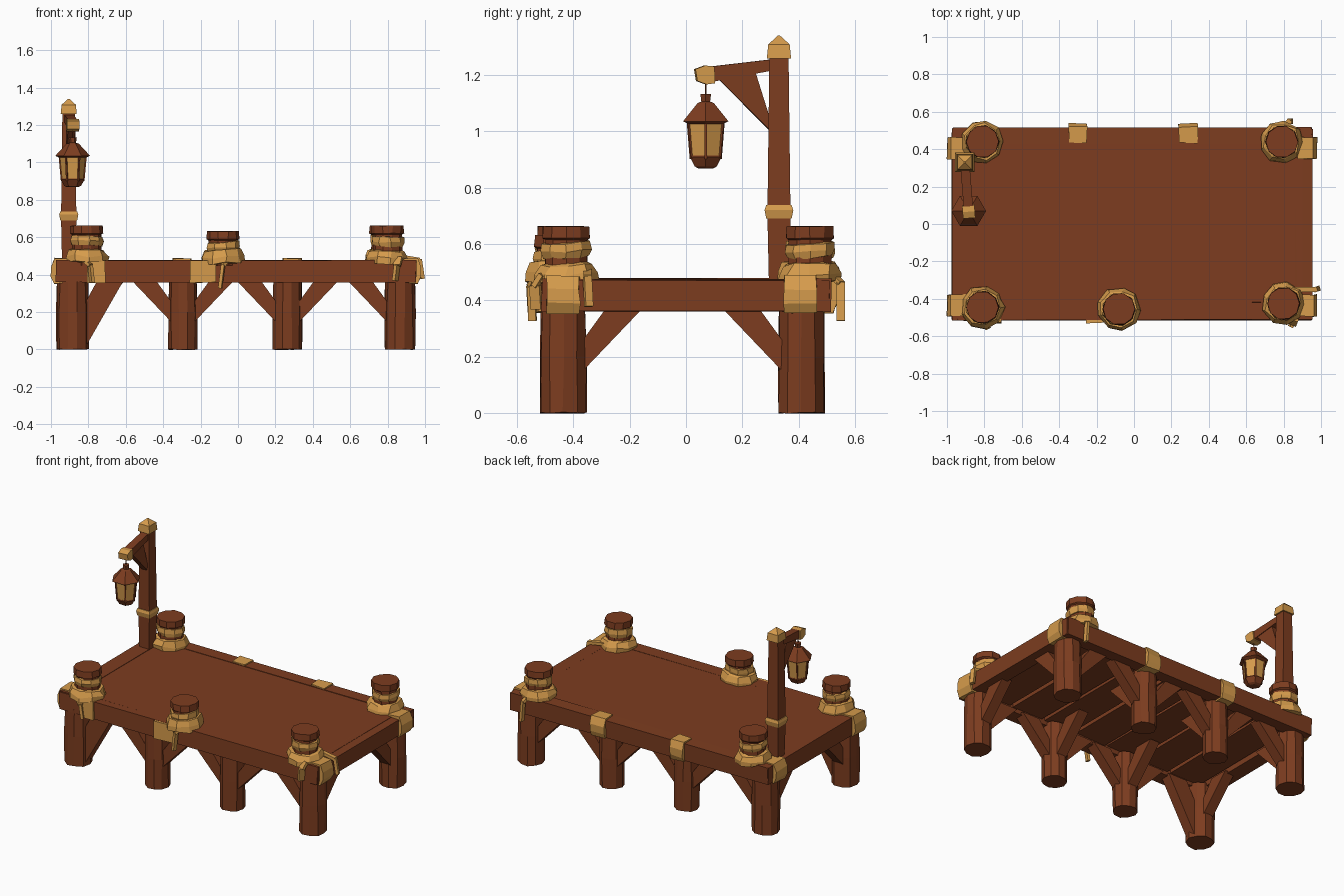
import bpy, bmesh, math, random
from mathutils import Vector, Matrix

random.seed(4)
cube = bpy.data.objects.get("Cube")
if cube:
    bpy.data.objects.remove(cube, do_unlink=True)


def material(name, rgb):
    m = bpy.data.materials.new(name)
    m.use_nodes = True
    m.diffuse_color = (*rgb, 1)
    m.node_tree.nodes["Principled BSDF"].inputs["Base Color"].default_value = (*rgb, 1)
    return m


WOOD = material("dark wood", (0.205, 0.046, 0.014))
ROPE = material("tan rope", (0.67, 0.33, 0.072))


def finish(name, bm, mat, jitter=0.0):
    for v in bm.verts:
        v.co += Vector([random.uniform(-jitter, jitter) for _ in range(3)])
    bmesh.ops.recalc_face_normals(bm, faces=bm.faces)
    me = bpy.data.meshes.new(name)
    bm.to_mesh(me)
    bm.free()
    me.materials.append(mat)
    ob = bpy.data.objects.new(name, me)
    bpy.context.collection.objects.link(ob)
    return ob


def box(name, x, y, z, mat, jitter=0.0):
    bm = bmesh.new()
    lo, hi = Vector((x[0], y[0], z[0])), Vector((x[1], y[1], z[1]))
    m = Matrix.Translation((lo + hi) / 2) @ Matrix.Diagonal((*(hi - lo), 1))
    bmesh.ops.create_cube(bm, size=1, matrix=m)
    return finish(name, bm, mat, jitter)


def lathe(name, profile, x, y, sides, mat, jitter=0.0, tilt=0.0, closed=False):
    """Spin a (radius, height) profile; closed profiles make a ring."""
    bm = bmesh.new()
    rings = []
    for r, z in profile:
        ring = []
        for i in range(sides):
            a = math.tau * i / sides
            ring.append(bm.verts.new((x + r * math.cos(a), y + r * math.sin(a),
                                      z + tilt * math.cos(a + x * 5))))
        rings.append(ring)
    pairs = list(zip(rings, rings[1:]))
    if closed:
        pairs.append((rings[-1], rings[0]))
    else:
        bm.faces.new(rings[0])
        bm.faces.new(rings[-1])
    for low, high in pairs:
        for i in range(sides):
            j = (i + 1) % sides
            bm.faces.new((low[i], low[j], high[j], high[i]))
    return finish(name, bm, mat, jitter)


def prism(name, outline, origin, direction, thick, mat, jitter=0.0):
    """Extrude a (distance, height) outline that stands in a vertical plane."""
    bm = bmesh.new()
    d = Vector(direction).normalized()
    side = d.cross(Vector((0, 0, 1))) * thick / 2
    o = Vector((*origin, 0))
    pts = [o + d * u + Vector((0, 0, z)) for u, z in outline]
    a = [bm.verts.new(p - side) for p in pts]
    b = [bm.verts.new(p + side) for p in pts]
    bm.faces.new(a)
    bm.faces.new(b)
    for i in range(len(a)):
        j = (i + 1) % len(a)
        bm.faces.new((a[i], a[j], b[j], b[i]))
    return finish(name, bm, mat, jitter)


def strip(name, points, w, t, mat):
    """Chain of square bars through the points."""
    bm = bmesh.new()
    for p, q in zip(points, points[1:]):
        p, q = Vector(p), Vector(q)
        m = (Matrix.Translation((p + q) / 2) @ (q - p).to_track_quat('Z', 'Y').to_matrix().to_4x4()
             @ Matrix.Diagonal((w, t, (q - p).length * 1.05, 1)))
        bmesh.ops.create_cube(bm, size=1, matrix=m)
    return finish(name, bm, mat)


# Deck: frame beams, top slab and planks showing underneath
box("front_beam", (-0.97, 0.95), (-0.512, -0.42), (0.36, 0.475), WOOD, 0.004)
box("back_beam", (-0.97, 0.95), (0.43, 0.515), (0.36, 0.48), WOOD, 0.004)
box("right_end_beam", (-0.972, -0.87), (-0.51, 0.51), (0.362, 0.48), WOOD, 0.004)
box("left_end_beam", (0.86, 0.953), (-0.505, 0.51), (0.362, 0.473), WOOD, 0.003)
box("deck_top", (-0.9, 0.9), (-0.46, 0.46), (0.435, 0.475), WOOD)
for i in range(7):
    x = -0.86 + i * 0.247
    box("deck_plank", (x, x + 0.225), (-0.44, 0.44), (0.39, 0.44), WOOD, 0.004)

# Legs with triangular braces to the deck
brace = [(0, 0.15), (0, 0.26), (0.08, 0.37), (0.21, 0.37)]
wide_brace = [(0, 0.02), (0, 0.26), (0.06, 0.37), (0.2, 0.37)]
legs = ((-0.885, 0.086), (-0.295, 0.077), (0.265, 0.077), (0.866, 0.084))
for sy, ly in ((-1, -0.435), (1, 0.41)):
    for k, (lx, r) in enumerate(legs):
        lathe("leg", [(r, 0), (r, 0.2), (r - 0.003, 0.38)], lx, ly, 10, WOOD, 0.003)
        if k > 0:
            prism("side_brace", brace, (lx - r + 0.012, ly), (-1, 0, 0), 0.07, WOOD)
        if k < 3:
            shape = wide_brace if k == 0 and sy < 0 else brace
            prism("side_brace", shape, (lx + r - 0.012, ly), (1, 0, 0), 0.07, WOOD)
        prism("cross_brace", brace, (lx, ly - sy * 0.07), (0, -sy, 0), 0.07, WOOD)

# Mooring bollards wrapped in rope
bollards = [(-0.81, 0.44, 0.662), (0.79, 0.44, 0.662), (-0.81, -0.445, 0.662),
            (0.80, -0.425, 0.662), (-0.08, -0.455, 0.632)]
for x, y, top in bollards:
    lathe("bollard", [(0.08, 0.45), (0.078, top - 0.048), (0.088, top - 0.042), (0.086, top)],
          x, y, 10, WOOD, 0.002)
    z = top - 0.08
    lathe("rope_coil", [(0.07, z - 0.028), (0.083, z - 0.028), (0.09, z - 0.005), (0.086, z + 0.022), (0.07, z + 0.026)],
          x, y, 9, ROPE, 0.004, 0.007, True)
    lathe("rope_collar", [(0.07, 0.465), (0.113, 0.465), (0.116, 0.495), (0.098, 0.53), (0.07, 0.535)],
          x, y, 9, ROPE, 0.008, 0.006, True)

# Rope bands tied over the frame beams
band = [(0, 0.354), (0.088, 0.354), (0.105, 0.39), (0.105, 0.44), (0.088, 0.487), (0, 0.487)]
for y in (-0.435, 0.405):
    prism("right_end_band", band, (-0.893, y), (-1, 0, 0), 0.115, ROPE, 0.004)
    prism("left_end_band", band, (0.872, y), (1, 0, 0), 0.115, ROPE, 0.004)
for x in (-0.3, 0.29):
    prism("back_band", band, (x, 0.432), (0, 1, 0), 0.1, ROPE, 0.004)
for x, w in ((-0.185, 0.07), (-0.76, 0.048)):
    box("front_band", (x - w, x + w), (-0.528, -0.49), (0.357, 0.473), ROPE, 0.004)

# Loose rope ends hanging over the edge
strip("front_rope_end", [(-0.05, -0.53, 0.49), (-0.08, -0.548, 0.45), (-0.095, -0.545, 0.33)], 0.028, 0.018, ROPE)
strip("corner_rope_end", [(-0.84, -0.52, 0.49), (-0.79, -0.55, 0.45), (-0.78, -0.545, 0.36)], 0.03, 0.018, ROPE)
strip("back_rope_end", [(0.8, 0.51, 0.5), (0.83, 0.55, 0.46), (0.84, 0.55, 0.33)], 0.03, 0.018, ROPE)
strip("left_rope_end", [(0.85, -0.35, 0.5), (0.97, -0.35, 0.48), (0.985, -0.345, 0.38)], 0.028, 0.02, ROPE)
strip("left_rope_drape", [(0.86, -0.51, 0.49), (0.85, -0.535, 0.45), (0.84, -0.53, 0.37)], 0.04, 0.018, ROPE)

# Lamp post with cap, band, arm and brace
px, py = -0.905, 0.33
r2 = math.sqrt(2)


def square(name, profile, x, y, mat):
    """Square tapered column given by (half width, height) pairs."""
    ob = lathe(name, [(h * r2, z) for h, z in profile], 0, 0, 4, mat)
    ob.data.transform(Matrix.Translation((x, y, 0)) @ Matrix.Rotation(math.pi / 4, 4, 'Z'))
    return ob


square("lamp_post", [(0.036, 0.475), (0.041, 0.7), (0.034, 1.27)], px, py, WOOD)
square("post_band", [(0.045, 0.69), (0.051, 0.72), (0.045, 0.738)], px, py, ROPE)
square("post_cap", [(0.043, 1.258), (0.038, 1.308), (0.003, 1.34)], px, py, ROPE)
lx, ly = -0.884, 0.07
arm = (lx - px, ly - py, 0)
prism("lamp_arm", [(0, 1.22), (0, 1.258), (0.24, 1.23), (0.24, 1.175)], (px, py), arm, 0.05, WOOD)
prism("arm_tip", [(0.23, 1.17), (0.232, 1.23), (0.265, 1.233), (0.3, 1.22), (0.293, 1.178), (0.26, 1.166)],
      (px, py), arm, 0.066, ROPE)
prism("arm_brace", [(0.03, 1.0), (0.035, 1.05), (0.09, 1.225), (0.21, 1.18)], (px, py), arm, 0.04, WOOD)

# Hanging hexagonal lantern
lathe("lantern_cord", [(0.003, 1.11), (0.003, 1.18)], lx, ly, 5, WOOD)
lathe("lantern_roof", [(0.07, 1.025), (0.093, 1.035), (0.033, 1.1), (0.018, 1.105), (0.022, 1.132)],
      lx, ly, 6, WOOD)
lathe("lantern_glass", [(0.059, 0.905), (0.071, 1.035)], lx, ly, 6, ROPE)
lathe("lantern_base", [(0.03, 0.867), (0.045, 0.875), (0.064, 0.908), (0.061, 0.914)], lx, ly, 6, WOOD)
for i in range(6):
    a = math.tau * i / 6
    c, s = math.cos(a), math.sin(a)
    strip("lantern_bar", [(lx + 0.059 * c, ly + 0.059 * s, 0.905), (lx + 0.071 * c, ly + 0.071 * s, 1.035)],
          0.009, 0.009, WOOD)
